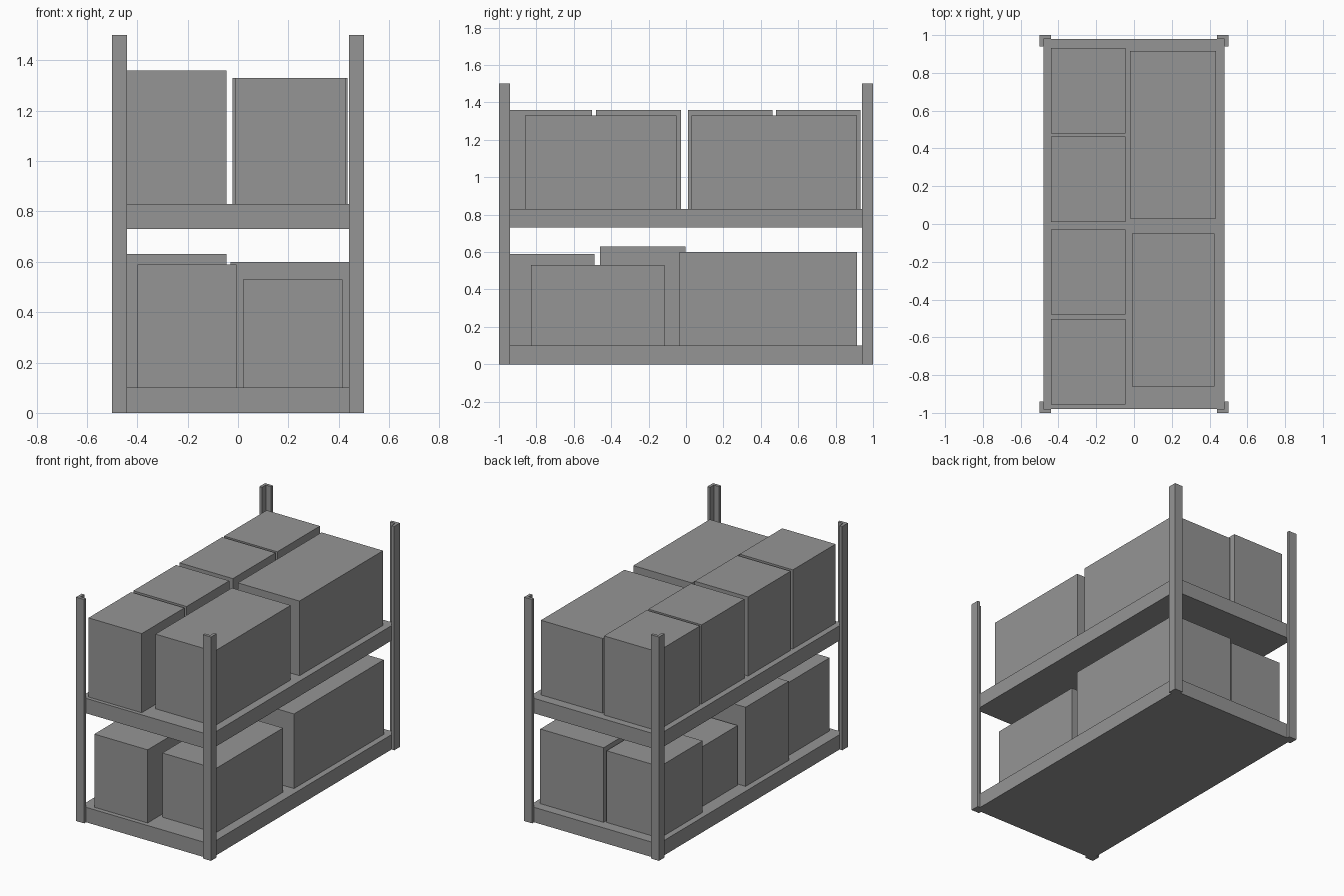
import bpy
import bmesh

cube = bpy.data.objects.get("Cube")
if cube:
    bpy.data.objects.remove(cube, do_unlink=True)

# Single flat grey
grey = bpy.data.materials.new("plain_grey")
grey.use_nodes = True
colour = (0.3, 0.3, 0.3, 1)
grey.diffuse_color = colour
grey.node_tree.nodes["Principled BSDF"].inputs["Base Color"].default_value = colour


def prism(name, outline, z0, z1):
    """Extrude a counter-clockwise xy outline from z0 up to z1."""
    bm = bmesh.new()
    base = bm.faces.new([bm.verts.new((x, y, z0)) for x, y in outline])
    top = bmesh.ops.extrude_face_region(bm, geom=[base], use_keep_orig=True)
    verts = [g for g in top["geom"] if isinstance(g, bmesh.types.BMVert)]
    bmesh.ops.translate(bm, verts=verts, vec=(0, 0, z1 - z0))
    bmesh.ops.recalc_face_normals(bm, faces=bm.faces)
    mesh = bpy.data.meshes.new(name)
    bm.to_mesh(mesh)
    bm.free()
    mesh.materials.append(grey)
    obj = bpy.data.objects.new(name, mesh)
    bpy.context.collection.objects.link(obj)
    return obj


def block(name, x0, x1, y0, y1, z0, z1):
    return prism(name, [(x0, y0), (x1, y0), (x1, y1), (x0, y1)], z0, z1)


# Shelves
LOWER, UPPER = 0.10, 0.83
for name, top in (("lower_shelf", LOWER), ("upper_shelf", UPPER)):
    block(name, -0.48, 0.48, -0.98, 0.98, top - 0.10, top)

# Corner posts: L-shaped angle sections wrapped around the shelf corners
angle = [(0.5, 1), (0.44, 1), (0.44, 0.98), (0.48, 0.98), (0.48, 0.94), (0.5, 0.94)]
for sx, side in ((1, "left"), (-1, "right")):
    for sy, end in ((1, "back"), (-1, "front")):
        prism(f"{end}_{side}_post", [(x * sx, y * sy) for x, y in angle], 0, 1.5)

# Upper row of four equal boxes
for i, y in enumerate((-0.955, -0.48, 0.01, 0.48)):
    block(f"upper_small_box_{i + 1}", -0.44, -0.045, y, y + 0.452, UPPER, 1.36)

# Upper pair of large boxes
block("upper_large_box_front", -0.01, 0.426, -0.86, -0.05, UPPER, 1.33)
block("upper_large_box_back", -0.022, 0.435, 0.03, 0.915, UPPER, 1.33)

# Lower small boxes, front to back
block("lower_small_box_1", -0.40, -0.005, -0.95, -0.49, LOWER, 0.59)
block("lower_small_box_2", -0.44, -0.045, -0.46, -0.003, LOWER, 0.63)
block("lower_small_box_3", -0.39, -0.035, 0.01, 0.44, LOWER, 0.50)
block("lower_small_box_4", -0.44, -0.045, 0.453, 0.905, LOWER, 0.58)

# Lower large boxes
block("lower_large_box_front", 0.02, 0.415, -0.83, -0.115, LOWER, 0.53)
block("lower_large_box_back", -0.03, 0.44, -0.035, 0.915, LOWER, 0.60)
